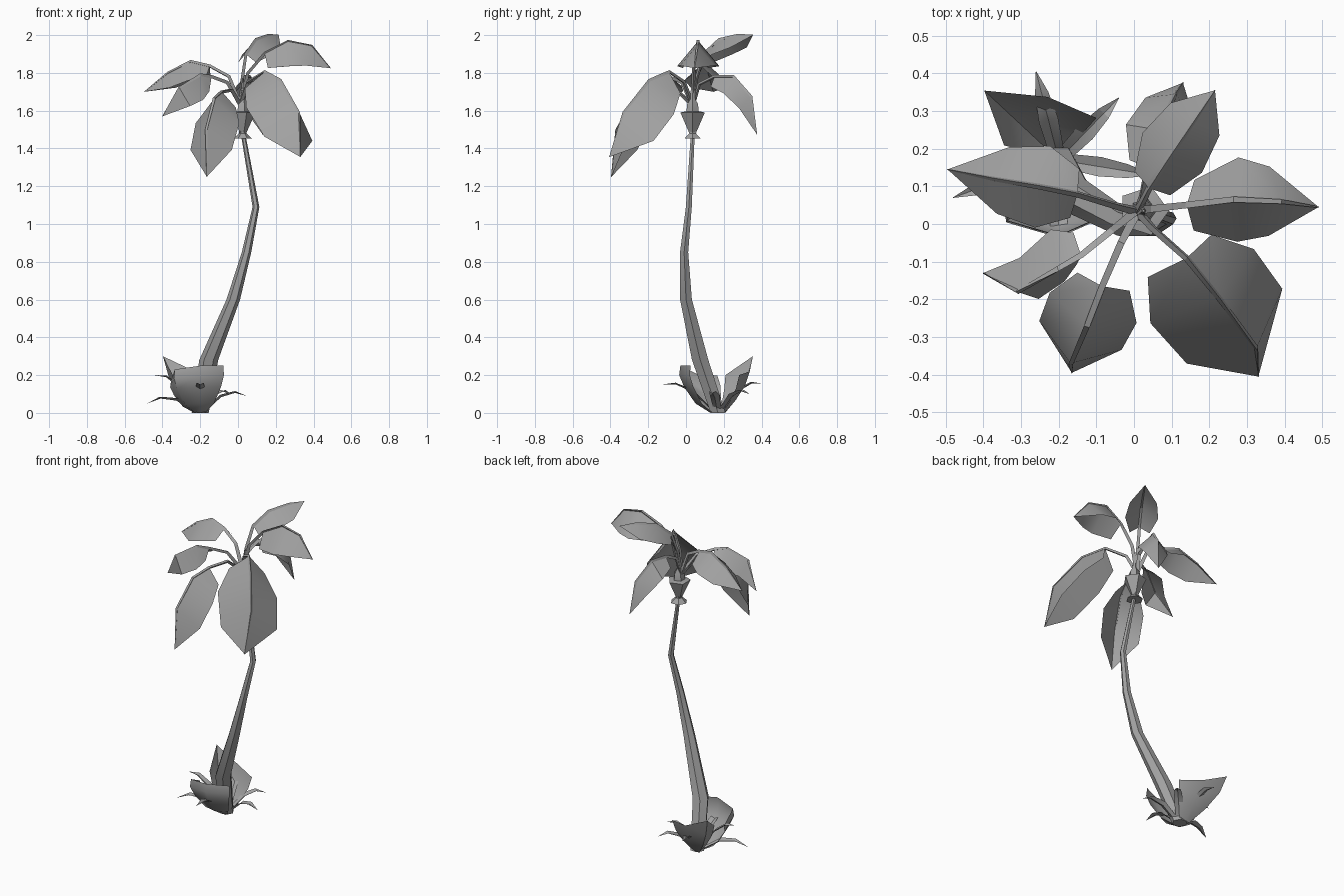
import bpy, bmesh, math
from mathutils import Matrix, Vector as V

if "Cube" in bpy.data.objects:
    bpy.data.objects.remove(bpy.data.objects["Cube"], do_unlink=True)

grey = bpy.data.materials.new("plant grey")
grey.use_nodes = True
tone = (0.36, 0.36, 0.36, 1)
grey.diffuse_color = tone
grey.node_tree.nodes["Principled BSDF"].inputs["Base Color"].default_value = tone


def finish(name, bm, angle=40):
    mesh = bpy.data.meshes.new(name)
    bm.to_mesh(mesh)
    bm.free()
    mesh.materials.append(grey)
    obj = bpy.data.objects.new(name, mesh)
    bpy.context.collection.objects.link(obj)
    bpy.ops.object.select_all(action="DESELECT")
    obj.select_set(True)
    bpy.context.view_layer.objects.active = obj
    bpy.ops.object.shade_smooth_by_angle(angle=math.radians(angle))


def strip(bm, rows, closed=False):
    """Skin equal-length rows of points with quads."""
    grid = [[bm.verts.new(p) for p in row] for row in rows]
    n = len(grid[0])
    for a, b in zip(grid, grid[1:]):
        for i in range(n if closed else n - 1):
            j = (i + 1) % n
            bm.faces.new((a[i], a[j], b[j], b[i]))
    if closed:
        bm.faces.new(grid[0][::-1])
        bm.faces.new(grid[-1])


def ring(centre, radius, sides, axis=V((0, 0, 1))):
    turn = V((0, 0, 1)).rotation_difference(axis)
    pts = []
    for i in range(sides):
        a = math.tau * i / sides
        pts.append(V(centre) + turn @ V((radius * math.cos(a), radius * math.sin(a), 0)))
    return pts


def tube(bm, path, radii, sides):
    pts = [V(p) for p in path]
    rows = []
    for i, p in enumerate(pts):
        axis = (pts[min(i + 1, len(pts) - 1)] - pts[max(i - 1, 0)]).normalized()
        rows.append(ring(p, radii[i], sides, axis))
    strip(bm, rows, True)


# Trunk: leaning, bent and tapering
bm = bmesh.new()
path = [(-.2, .17, 0), (-.155, .075, .28), (-.025, 0, .6),
        (.045, -.01, .85), (.095, .015, 1.09), (.03, .035, 1.46)]
rows = [ring(p, r, 6) for p, r in zip(path, (.045, .05, .036, .025, .018, .012))]
strip(bm, rows, True)
finish("trunk", bm, 50)

# Crown: collar, flared cup and bud
heart = V((.025, .035, 0))
for name, profile, sides in (
        ("crown_collar", [(.05, 1.452), (.02, 1.48), (.02, 1.5)], 6),
        ("crown_cup", [(.018, 1.48), (.068, 1.59), (.045, 1.595)], 5),
        ("crown_bud", [(.035, 1.59), (.03, 1.635), (.015, 1.66), (.004, 1.77)], 5)):
    bm = bmesh.new()
    strip(bm, [ring(heart + V((0, 0, z)), r, sides) for r, z in profile], True)
    finish(name, bm, 30)


def frond(name, start, stalk, spine, width, drop, roll=0, taper=.82):
    """Roof-shaped blade hung on a curved stalk."""
    spine = [V(p) for p in spine]
    flat = spine[-1] - spine[0]
    side = V((flat.y, -flat.x, 0)).normalized()
    rows = []
    for i, (p, share) in enumerate(zip(spine[:3], (.6, 1, taper))):
        along = (spine[i + 1] - spine[max(i - 1, 0)]).normalized()
        down = side.cross(along).normalized()
        if down.z > 0:
            down.negate()
        down = (down + V((0, 0, -1))).normalized()
        turn = Matrix.Rotation(math.radians(roll), 3, along)
        out = turn @ side * width * share
        fall = turn @ down * drop * share
        rows.append([p - out + fall, p, p + out + fall])
    bm = bmesh.new()
    # The blade closes to a single point at the tip
    tip = bm.verts.new(spine[3])
    grid = [[bm.verts.new(p) for p in row] for row in rows]
    for a, b in zip(grid, grid[1:]):
        for k in (0, 1):
            bm.faces.new((a[k], a[k + 1], b[k + 1], b[k]))
    for k in (0, 1):
        bm.faces.new((grid[2][k], grid[2][k + 1], tip))
    finish(name, bm, 35)
    bm = bmesh.new()
    tube(bm, [start, stalk] + spine, (.014, .011, .01, .009, .007, .002), 3)
    finish(name + "_stalk", bm, 20)


root = (.01, .035, 1.63)
frond("left_frond", root, (.05, .04, 1.8),
      [(.14, .05, 1.905), (.265, .065, 1.97), (.39, .06, 1.945), (.49, .045, 1.825)], .112, .135)
frond("back_left_upper_frond", root, (.02, .055, 1.77),
      [(.04, .095, 1.9), (.092, .175, 1.975), (.16, .275, 2), (.215, .355, 2)], .095, .08)
frond("back_left_lower_frond", root, (.02, .07, 1.74),
      [(.035, .15, 1.78), (.065, .25, 1.78), (.11, .345, 1.675), (.13, .375, 1.475)], .085, .09)
frond("right_frond", root, (-.05, .05, 1.78),
      [(-.15, .08, 1.835), (-.25, .1, 1.86), (-.37, .12, 1.8), (-.495, .145, 1.7)], .11, .1)
frond("front_right_frond", root, (-.06, -.02, 1.75),
      [(-.14, -.085, 1.78), (-.2, -.12, 1.79), (-.31, -.18, 1.72), (-.4, -.13, 1.57)],
      .075, .115, -20)
frond("front_frond", root, (-.035, -.05, 1.71),
      [(-.085, -.165, 1.7), (-.125, -.27, 1.665), (-.168, -.37, 1.5), (-.165, -.395, 1.25)],
      .122, .14, 0, .95)
frond("front_left_frond", root, (.05, -.01, 1.75),
      [(.14, -.09, 1.805), (.225, -.195, 1.76), (.325, -.33, 1.59), (.33, -.405, 1.355)],
      .17, .17, -8, .95)


def base_leaf(name, section, angles, radii, heights):
    """Wide cupped leaf fanning out of the foot."""
    foot = V((-.2, .17, 0))
    rows = []
    for spread, lift in section:
        row = []
        for a, r, h in zip(angles, radii, heights):
            a = math.radians(a)
            row.append(foot + V((math.cos(a) * r * spread, math.sin(a) * r * spread, h * lift)))
        rows.append(row)
    bm = bmesh.new()
    strip(bm, rows)
    finish(name, bm, 50)


base_leaf("base_leaf_front", ((.2, 0), (.6, .2), (.9, .55), (1.03, .8), (1, 1)),
          (-165, -130, -90, -50), (.16, .21, .2, .19), (.17, .23, .25, .25))
base_leaf("base_leaf_back", ((.2, 0), (.55, .3), (.85, .65), (1, 1)),
          (165, 137, 100, 48), (.15, .27, .17, .15), (.2, .3, .22, .2))


def grass(name, tip, width):
    """Arched pointed blade with a raised centre fold."""
    foot, tip = V((-.2, .17, .01)), V(tip)
    reach = V((tip.x - foot.x, tip.y - foot.y, 0))
    side = V((-reach.y, reach.x, 0)).normalized() * width
    rows = []
    for t, lift, w in ((.12, 0, .8), (.45, .05, 1), (.75, .045, .7), (1, 0, .03)):
        p = foot.lerp(tip, t) + V((0, 0, lift))
        rows.append([p + side * w, p - V((0, 0, width * w * .5)), p - side * w])
    bm = bmesh.new()
    strip(bm, rows)
    finish(name, bm, 30)


tips = [(-.04, .335, .1), (-.26, .405, .155), (-.48, .07, .05),
        (.045, .13, .09), (-.2, -.13, .15), (-.44, .14, .2)]
for i, tip in enumerate(tips):
    grass(f"grass_blade_{i + 1}", tip, .026)
